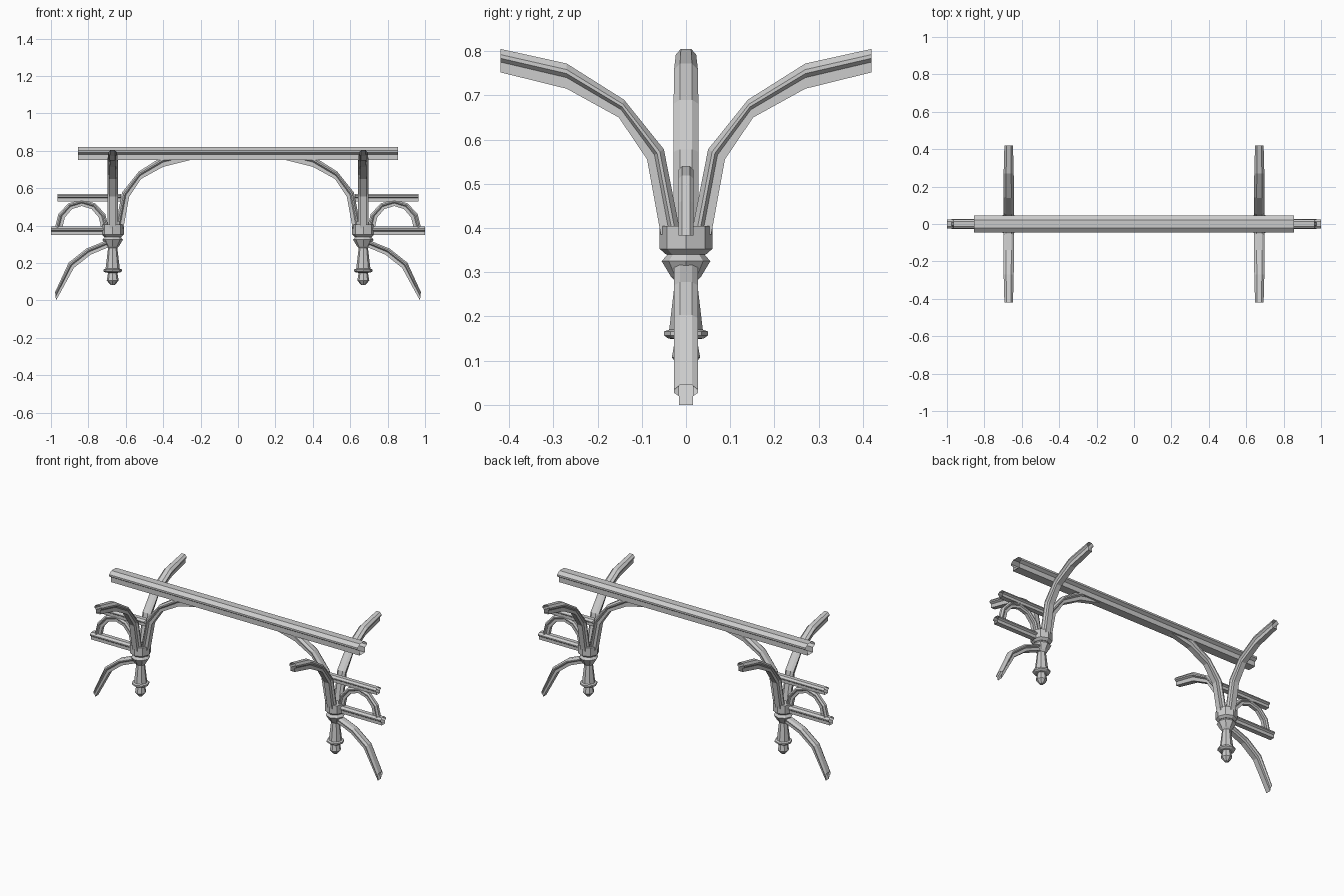
import bpy, bmesh
from math import sin, cos, pi, radians
from mathutils import Matrix

if "Cube" in bpy.data.objects:
    bpy.data.objects.remove(bpy.data.objects["Cube"])

POST_X = 0.67
# Half moulding section: (width factor, height factor), cap wider than web
HALF = [(0.5, 1), (1, 0.76), (1, 0.6), (0.6, 0.44), (0.6, 0)]
SECTION = HALF + [(-w, h) for w, h in reversed(HALF)]


def finish(name, bm, mirror=True):
    bmesh.ops.recalc_face_normals(bm, faces=bm.faces)
    me = bpy.data.meshes.new(name)
    bm.to_mesh(me)
    bm.free()
    ob = bpy.data.objects.new(name, me)
    bpy.context.collection.objects.link(ob)
    if mirror:
        ob.modifiers.new("Mirror", 'MIRROR').use_mirror_merge = False
    return ob


def moulding(name, rungs, yaw=0, origin=POST_X, mirror=True):
    """Open-ended moulded bar; each rung = top u,z, bottom u,z, half width."""
    bm = bmesh.new()
    rings = []
    for tu, tz, bu, bz, w in rungs:
        rings.append([bm.verts.new((bu + (tu - bu) * h, w * s, bz + (tz - bz) * h))
                      for s, h in SECTION])
    n = len(SECTION)
    for a, b in zip(rings, rings[1:]):
        for i in range(n):
            j = (i + 1) % n
            bm.faces.new((a[i], a[j], b[j], b[i]))
    m = Matrix.Translation((origin, 0, 0)) @ Matrix.Rotation(radians(yaw), 4, 'Z')
    bm.transform(m)
    return finish(name, bm, mirror)


def bar(name, u0, u1, z0, z1, w, **kw):
    return moulding(name, [(u0, z1, u0, z0, w), (u1, z1, u1, z0, w)], **kw)


def turned(name, profile, sides=8):
    """Eight-sided turned part on the post axis."""
    bm = bmesh.new()
    rings = [[bm.verts.new((POST_X + r * cos(2 * pi * i / sides),
                            r * sin(2 * pi * i / sides), z)) for i in range(sides)]
             for r, z in profile]
    for a, b in zip(rings, rings[1:]):
        for i in range(sides):
            j = (i + 1) % sides
            bm.faces.new((a[i], a[j], b[j], b[i]))
    bm.faces.new(rings[0])
    bm.faces.new(rings[-1])
    return finish(name, bm)


# Long beam along the top
bar("top_beam", -0.855, 0.855, 0.75, 0.82, 0.045, origin=0, mirror=False)

# Hub and hanging finial
turned("hub", [(0.045, 0.34), (0.06, 0.353), (0.06, 0.405)])
turned("finial", [(0.012, 0.083), (0.032, 0.107), (0.025, 0.148), (0.04, 0.15),
                  (0.05, 0.157), (0.05, 0.166), (0.038, 0.17), (0.025, 0.28),
                  (0.034, 0.29), (0.055, 0.325), (0.042, 0.34)])

# Three curved arms per hub: front, back and inward under the beam
ARM = [(0.012, 0.385, 0.057, 0.385, 0.028), (0.05, 0.578, 0.088, 0.555, 0.028),
       (0.14, 0.69, 0.152, 0.65, 0.028), (0.27, 0.772, 0.27, 0.715, 0.027),
       (0.42, 0.805, 0.42, 0.752, 0.023)]
for name, yaw in (("front_arm", -90), ("back_arm", 90), ("inner_arm", 180)):
    moulding(name, ARM, yaw)

# Outer bracket: two bars with an arch between
bar("bracket_lower_bar", 0.03, 0.33, 0.35, 0.395, 0.025)
bar("bracket_upper_bar", -0.045, 0.295, 0.53, 0.57, 0.025)
arch = []
for i in range(7):
    a = pi - pi * i / 6
    arch.append((0.165 + 0.145 * cos(a), 0.383 + 0.157 * sin(a),
                 0.165 + 0.105 * cos(a), 0.383 + 0.122 * sin(a), 0.017))
moulding("bracket_arch", arch)

# Drooping brace below the bracket
moulding("lower_brace", [(0.0, 0.325, 0.0, 0.285, 0.027), (0.036, 0.32, 0.034, 0.28, 0.027),
                         (0.14, 0.278, 0.118, 0.245, 0.027), (0.235, 0.203, 0.207, 0.175, 0.027),
                         (0.308, 0.045, 0.303, 0.0, 0.027)])
